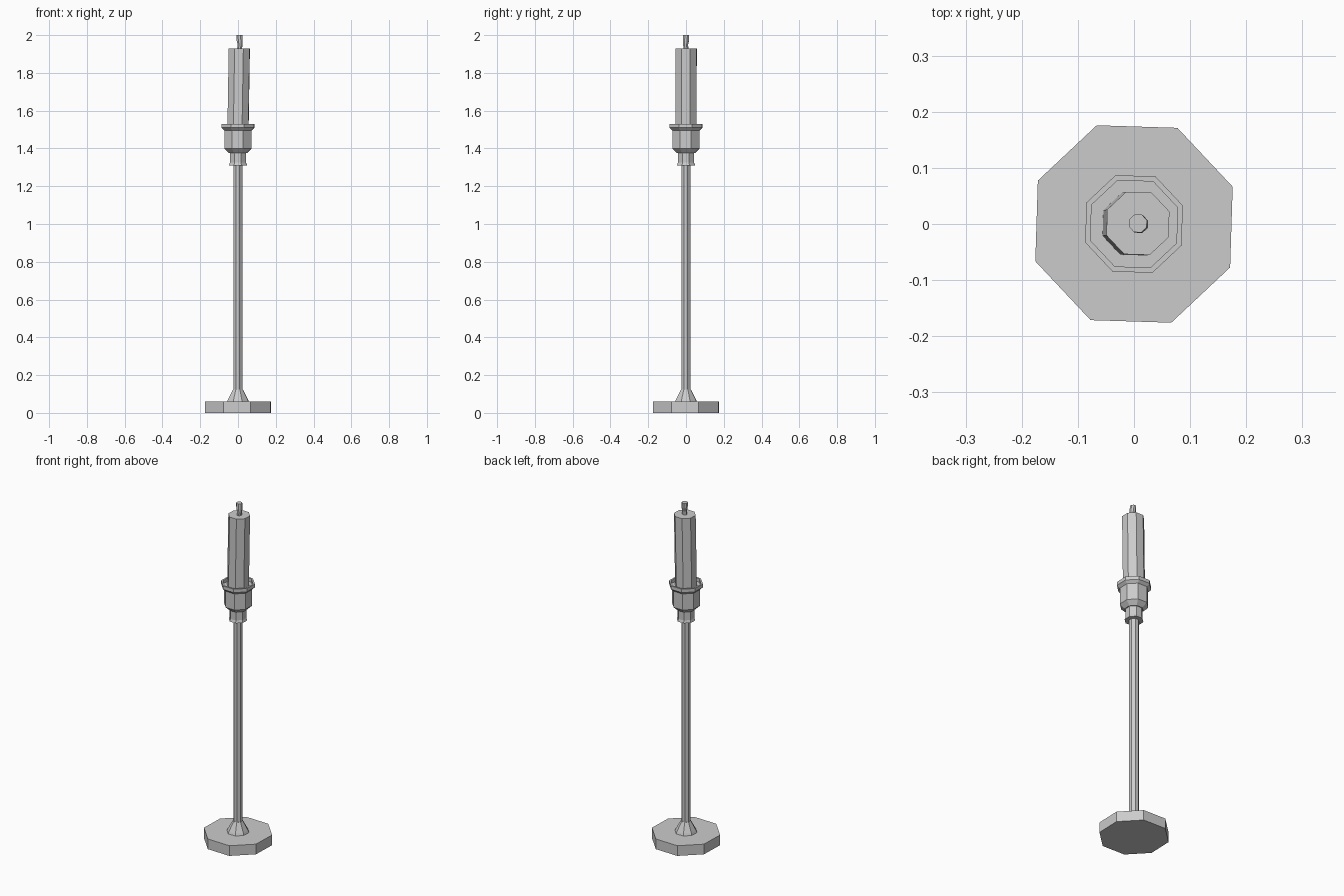
import bpy
import bmesh
from math import cos, sin, pi, radians

cube = bpy.data.objects.get("Cube")
if cube:
    bpy.data.objects.remove(cube, do_unlink=True)

SIDES = 8
TURN = radians(20.7)

grey = bpy.data.materials.new("plain grey")
grey.use_nodes = True
grey.diffuse_color = (0.6, 0.6, 0.6, 1)
grey.node_tree.nodes["Principled BSDF"].inputs["Base Color"].default_value = (0.6, 0.6, 0.6, 1)


def lathe(name, profile):
    """Stack octagonal rings of (radius, z, x shift, y shift) and cap both ends."""
    bm = bmesh.new()
    rings = []
    for radius, z, *shift in profile:
        dx, dy = shift or (0, 0)
        angles = [TURN + 2 * pi * i / SIDES for i in range(SIDES)]
        rings.append([bm.verts.new((dx + radius * cos(a), dy + radius * sin(a), z)) for a in angles])
    for low, high in zip(rings, rings[1:]):
        for i in range(SIDES):
            j = (i + 1) % SIDES
            bm.faces.new((low[i], low[j], high[j], high[i]))
    bm.faces.new(rings[0][::-1])
    bm.faces.new(rings[-1])
    bmesh.ops.recalc_face_normals(bm, faces=bm.faces)
    mesh = bpy.data.meshes.new(name)
    bm.to_mesh(mesh)
    bm.free()
    mesh.materials.append(grey)
    obj = bpy.data.objects.new(name, mesh)
    bpy.context.collection.objects.link(obj)
    return obj


# Foot plate and the flared socket holding the pole
lathe("base_plate", [(0.188, 0), (0.188, 0.06)])
lathe("pole_socket", [(0.061, 0.06), (0.056, 0.072), (0.027, 0.125)])
lathe("pole", [(0.026, 0.06), (0.026, 1.34)])

# Collar under the cup, then the cup with its recessed rim
lathe("collar", [(0.051, 1.31), (0.046, 1.325), (0.046, 1.375), (0.051, 1.385)])
lathe("candle_cup", [(0.051, 1.375), (0.077, 1.4), (0.077, 1.495), (0.093, 1.51),
                     (0.093, 1.53), (0.083, 1.53), (0.083, 1.51)])

# Slightly leaning candle and bent wick
lathe("candle", [(0.06, 1.5), (0.06, 1.93, 0.007, 0.001)])
lathe("wick", [(0.014, 1.925, 0.008, 0), (0.014, 1.95, 0.011, -0.002), (0.017, 1.97, 0.009, 0),
               (0.017, 2.0, 0.007, 0.001)])
